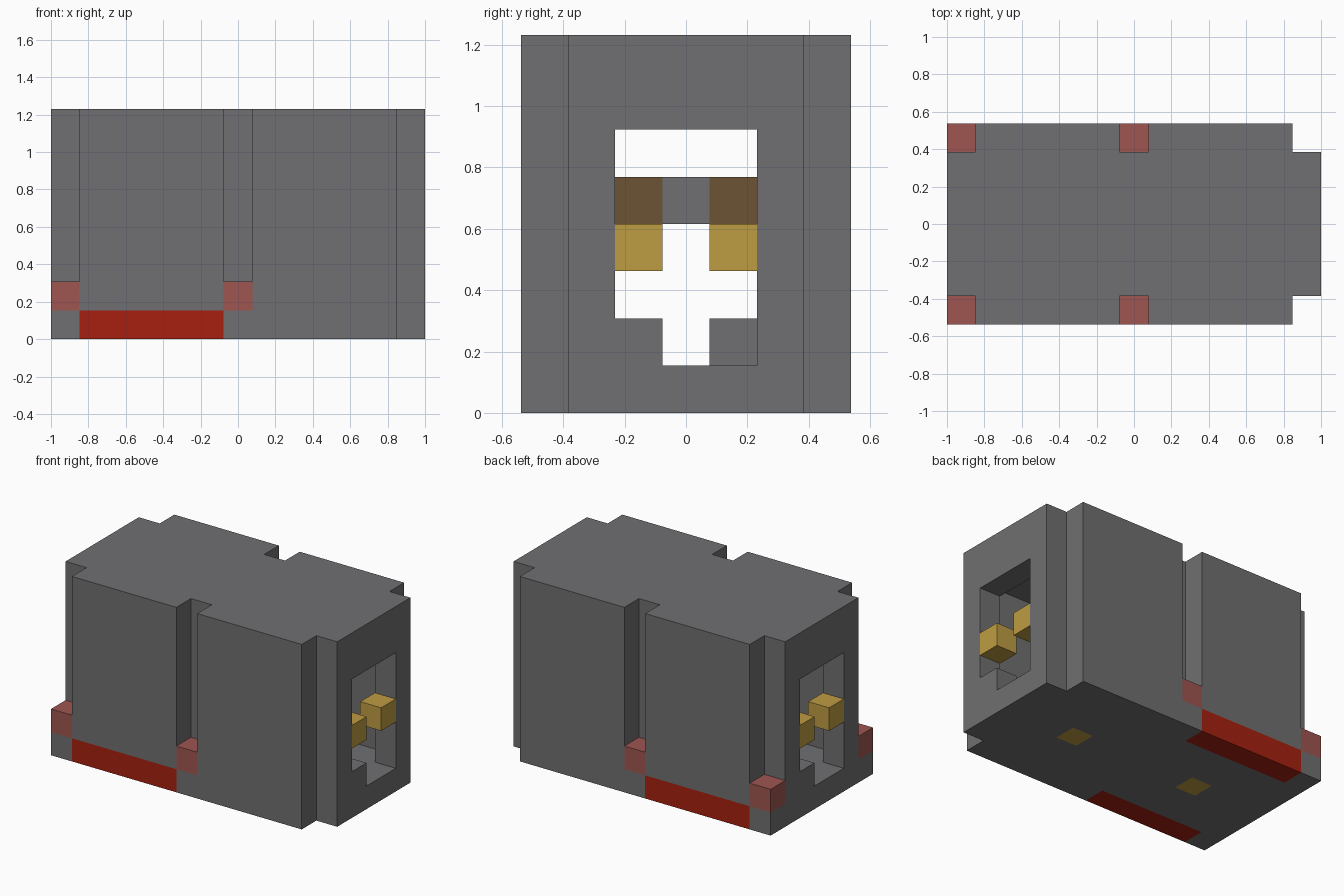
import bpy
import bmesh
from itertools import product
from mathutils import Vector

cube = bpy.data.objects.get("Cube")
if cube:
    bpy.data.objects.remove(cube, do_unlink=True)

NX, NY, NZ = 13, 7, 8          # size in blocks
U = 2 / NX                     # block edge length
COLOURS = {
    "grey": (0.162, 0.159, 0.165),
    "red": (0.381, 0.0144, 0.0048),
    "dull_red": (0.342, 0.093, 0.082),
    "gold": (0.515, 0.332, 0.056),
    "brown": (0.147, 0.087, 0.036),
}


def make_material(name, rgb):
    mat = bpy.data.materials.new(name)
    mat.use_nodes = True
    mat.diffuse_color = (*rgb, 1)
    mat.node_tree.nodes["Principled BSDF"].inputs["Base Color"].default_value = (*rgb, 1)
    return mat


materials = {n: make_material(n, c) for n, c in COLOURS.items()}
cells = {}


def fill(part, xs, ys, zs):
    """Fill a box of blocks (inclusive ranges) with a part; None carves it away."""
    ranges = [range(r[0], r[1] + 1) if isinstance(r, tuple) else (r,) for r in (xs, ys, zs)]
    for c in product(*ranges):
        if part is None:
            cells.pop(c, None)
        else:
            cells[c] = part


ALL_X, ALL_Y, ALL_Z = (0, NX - 1), (0, NY - 1), (0, NZ - 1)
FRAMES = (0, 6, 12)

# Hull with two hollow rooms between three frames
fill("hull", ALL_X, ALL_Y, ALL_Z)
for room in ((1, 5), (7, 11)):
    fill(None, room, (1, 5), (1, 6))

# Doorway through every frame, with a threshold step at each end
for x in FRAMES:
    fill(None, x, (2, 4), (1, 5))
fill("hull", 12, 2, 1)
fill("hull", 0, 4, 1)

# Outer grooves, lamp blocks and skirt stripes on both sides
for y in (0, NY - 1):
    for x in FRAMES:
        fill(None, x, y, (2, 7))
    fill(None, 12, y, (0, 1))
    for x in FRAMES[:2]:
        fill("side_lamps", x, y, 1)
    fill("skirt_stripes", (1, 5), y, 0)

# Gold blocks in the end doorways and in the floor
for x, y in product((0, 12), (2, 4)):
    fill("door_blocks", x, y, 3)
for x in (3, 9):
    fill("floor_lights", x, 3, 0)

# Cross beam in the middle frame
fill("beam_ends", 6, (2, 4), 4)
fill("cross_beam", 6, 3, 4)


def build(part, colour):
    """Mesh the exposed faces of one part's blocks."""
    bm = bmesh.new()
    for c in [k for k, v in cells.items() if v == part]:
        centre = Vector(c) + Vector((0.5, 0.5, 0.5)) - Vector((NX / 2, NY / 2, 0))
        for axis, sign in product(range(3), (-1, 1)):
            n = Vector((0, 0, 0))
            n[axis] = sign
            if tuple(int(a + b) for a, b in zip(c, n)) in cells:
                continue
            s = Vector((0, 0, 0))
            s[(axis + 1) % 3] = 0.5
            t = n.cross(s)
            mid = centre + n * 0.5
            corners = (mid - s - t, mid + s - t, mid + s + t, mid - s + t)
            bm.faces.new([bm.verts.new(p * U) for p in corners])
    bmesh.ops.remove_doubles(bm, verts=bm.verts, dist=U / 100)
    mesh = bpy.data.meshes.new(part)
    bm.to_mesh(mesh)
    bm.free()
    mesh.materials.append(materials[colour])
    bpy.context.collection.objects.link(bpy.data.objects.new(part, mesh))


for part, colour in {
    "hull": "grey", "cross_beam": "grey", "skirt_stripes": "red",
    "side_lamps": "dull_red", "door_blocks": "gold",
    "floor_lights": "gold", "beam_ends": "brown",
}.items():
    build(part, colour)
